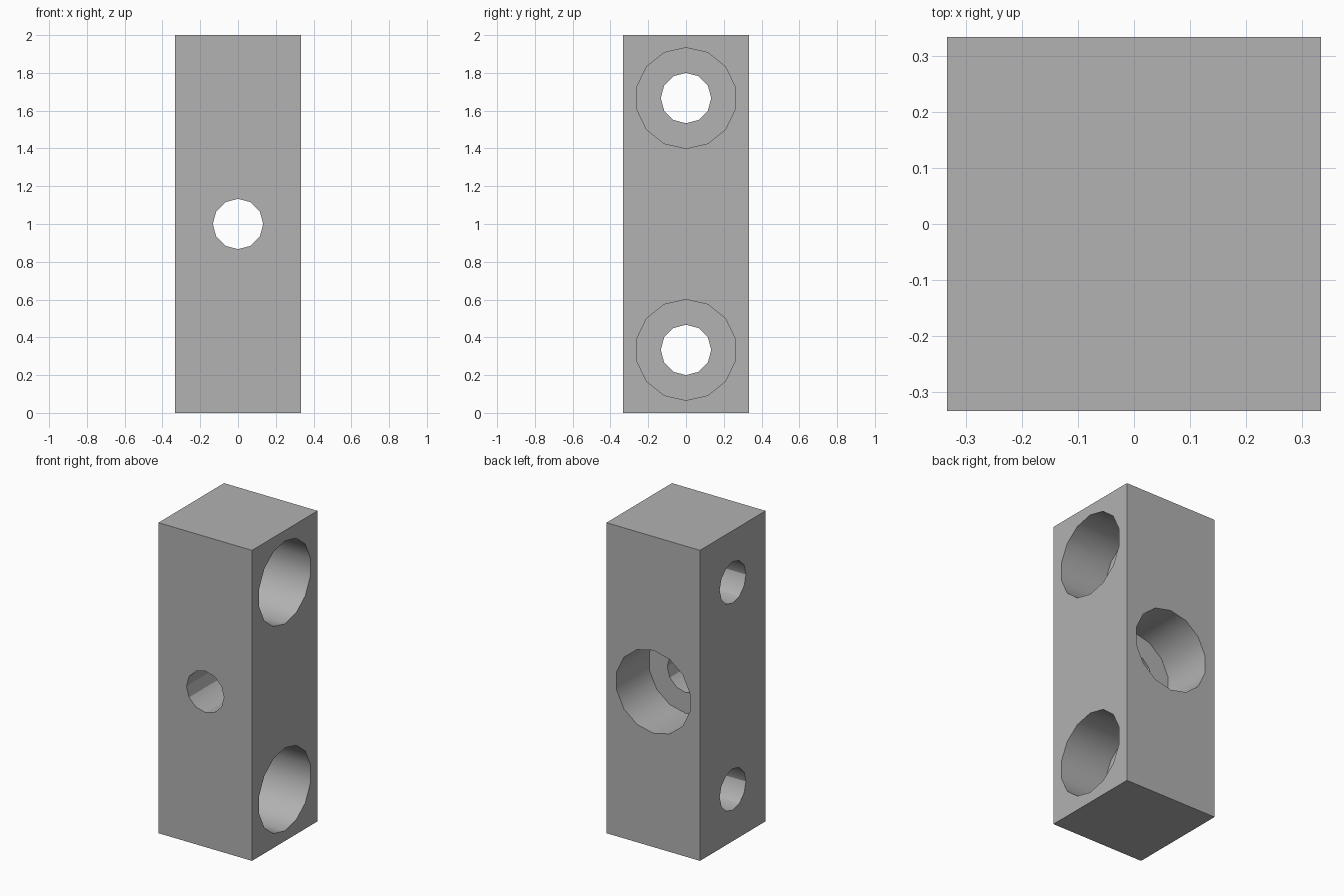
import bpy
from math import pi, radians

cube = bpy.data.objects.get("Cube")
if cube:
    bpy.data.objects.remove(cube, do_unlink=True)

WIDTH, HEIGHT = 2 / 3, 2.0
BORE_R, HOLE_R = 0.267, 0.1335

grey = bpy.data.materials.new("light_grey")
grey.use_nodes = True
colour = (0.445, 0.445, 0.445, 1)
grey.diffuse_color = colour
grey.node_tree.nodes["Principled BSDF"].inputs["Base Color"].default_value = colour

# Square block
bpy.ops.mesh.primitive_cube_add(size=1, location=(0, 0, HEIGHT / 2))
block = bpy.context.object
block.name = "drilled_block"
block.scale = (WIDTH, WIDTH, HEIGHT)
bpy.ops.object.transform_apply(location=False, rotation=False, scale=True)
block.data.materials.append(grey)
cutters = []


def drill(name, axis, z, radius, sides, start, end):
    """Cut a faceted round hole along x or y, with a corner at its top."""
    middle = (start + end) / 2
    along_x = axis == "x"
    bpy.ops.mesh.primitive_cylinder_add(
        vertices=sides, radius=radius, depth=end - start,
        location=(middle, 0, z) if along_x else (0, middle, z),
        rotation=(pi / 2, 0, pi / 2 if along_x else 0))
    cutter = bpy.context.object
    cutter.name = name
    cutter.hide_render = True
    cutter.data.materials.append(grey)
    cut = block.modifiers.new(name, "BOOLEAN")
    cut.operation = "DIFFERENCE"
    cut.solver = "EXACT"
    cut.object = cutter
    cutters.append(cutter)


# Counterbored holes: two open wide to the left, one to the back
for label, axis, z in (("upper", "x", 5 / 3), ("lower", "x", 1 / 3), ("middle", "y", 1)):
    drill(label + "_hole", axis, z, HOLE_R, 12, -0.5, 0.5)
    drill(label + "_counterbore", axis, z, BORE_R, 14, 0, 0.5)

# Fix the cuts, drop the cutters and round off the bore walls
bpy.ops.object.select_all(action="DESELECT")
block.select_set(True)
bpy.context.view_layer.objects.active = block
for modifier in list(block.modifiers):
    bpy.ops.object.modifier_apply(modifier=modifier.name)
for cutter in cutters:
    bpy.data.objects.remove(cutter, do_unlink=True)
bpy.ops.object.shade_smooth_by_angle(angle=radians(30))
